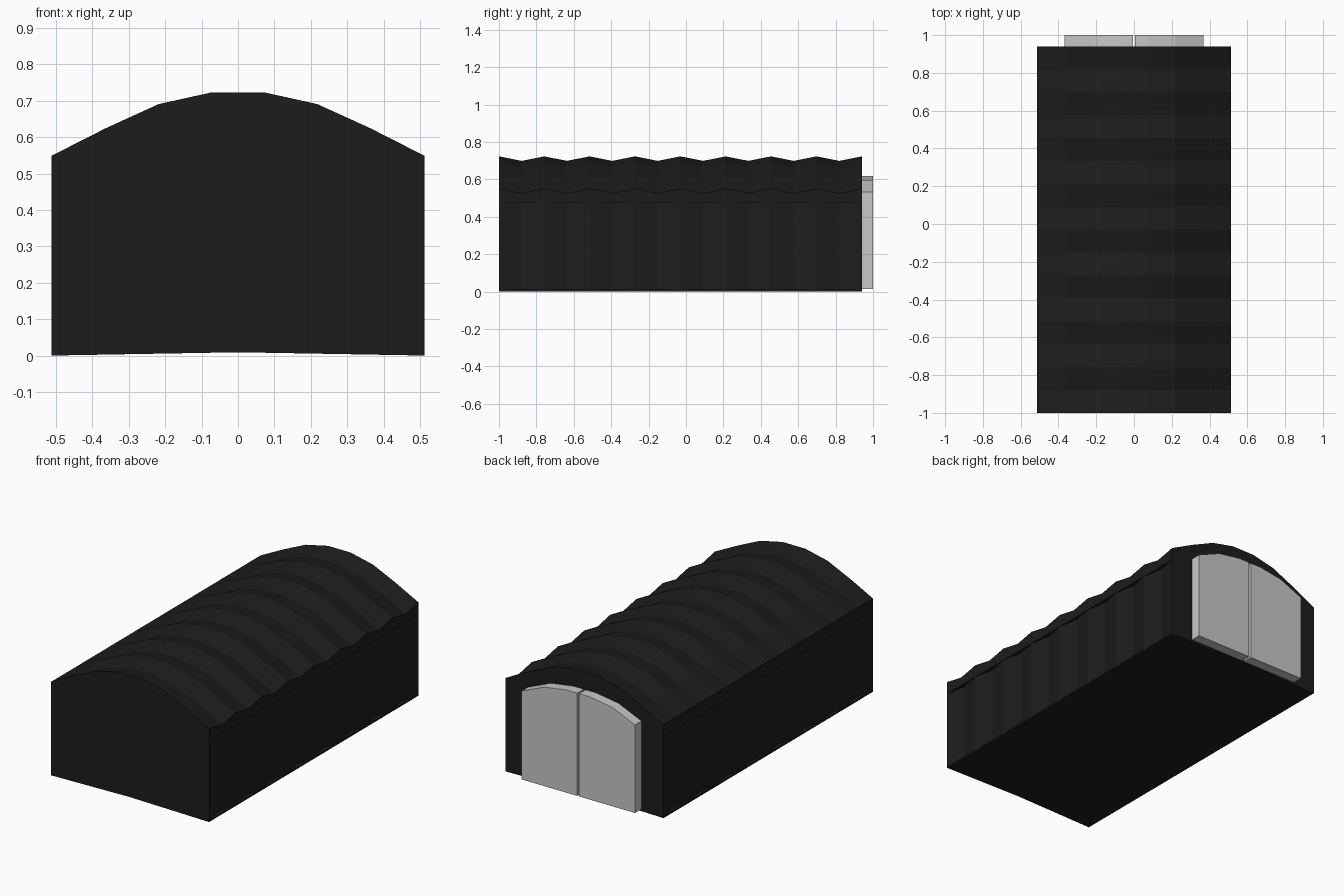
import bpy, bmesh

if "Cube" in bpy.data.objects:
    bpy.data.objects.remove(bpy.data.objects["Cube"])


def material(name, v):
    m = bpy.data.materials.new(name)
    m.diffuse_color = (v, v, v, 1)
    m.use_nodes = True
    m.node_tree.nodes["Principled BSDF"].inputs["Base Color"].default_value = m.diffuse_color
    return m


dark = material("dark steel", 0.0118)
grey = material("light grey door", 0.57)


def loft(name, rings, mat):
    """Skin a row of equal-sized closed rings and cap both ends."""
    bm = bmesh.new()
    rows = [[bm.verts.new(p) for p in r] for r in rings]
    n = len(rows[0])
    for a, b in zip(rows, rows[1:]):
        for i in range(n):
            j = (i + 1) % n
            bm.faces.new((a[i], a[j], b[j], b[i]))
    bm.faces.new(rows[0][::-1])
    bm.faces.new(rows[-1])
    bmesh.ops.remove_doubles(bm, verts=bm.verts, dist=0.0005)
    bmesh.ops.recalc_face_normals(bm, faces=bm.faces)
    me = bpy.data.meshes.new(name)
    bm.to_mesh(me)
    bm.free()
    me.materials.append(mat)
    ob = bpy.data.objects.new(name, me)
    bpy.context.collection.objects.link(ob)
    return ob


# Hangar shell: arched section, ribbed roof and walls, plain eave band and sill
Y0, Y1, STEPS, W = -1.0, 0.94, 16, 0.5125
arch = [(W, 0.549), (0.365, 0.624), (0.218, 0.691), (0.073, 0.723),
        (-0.073, 0.723), (-0.218, 0.691), (-0.365, 0.624), (-W, 0.549)]
rings = []
for s in range(STEPS + 1):
    y = Y0 + (Y1 - Y0) * s / STEPS
    dip = 0.024 * (s % 2)
    wall = W - 0.024 * (s % 2)
    ring = []
    for i, (x, z) in enumerate(arch):
        # the left eave stays straight
        ring.append((x, y, z - (0 if i == len(arch) - 1 else dip)))
    ring += [(-W, y, 0.475), (-wall, y, 0.475), (-wall, y, 0.01),
             (-W, y, 0.01), (-W, y, 0.0), (0.0, y, 0.009), (W, y, 0.0),
             (W, y, 0.01), (wall, y, 0.01), (wall, y, 0.475), (W, y, 0.475)]
    rings.append(ring)
loft("hangar_shell", rings, dark)

# Pair of sliding doors on the back end
door = [(0.006, 0.015), (0.369, 0.015), (0.369, 0.532), (0.22, 0.596),
        (0.075, 0.618), (0.006, 0.618)]
for side, name in ((1, "right_door"), (-1, "left_door")):
    loft(name, [[(side * x, y, z) for x, z in door] for y in (0.935, 1.0)], grey)
